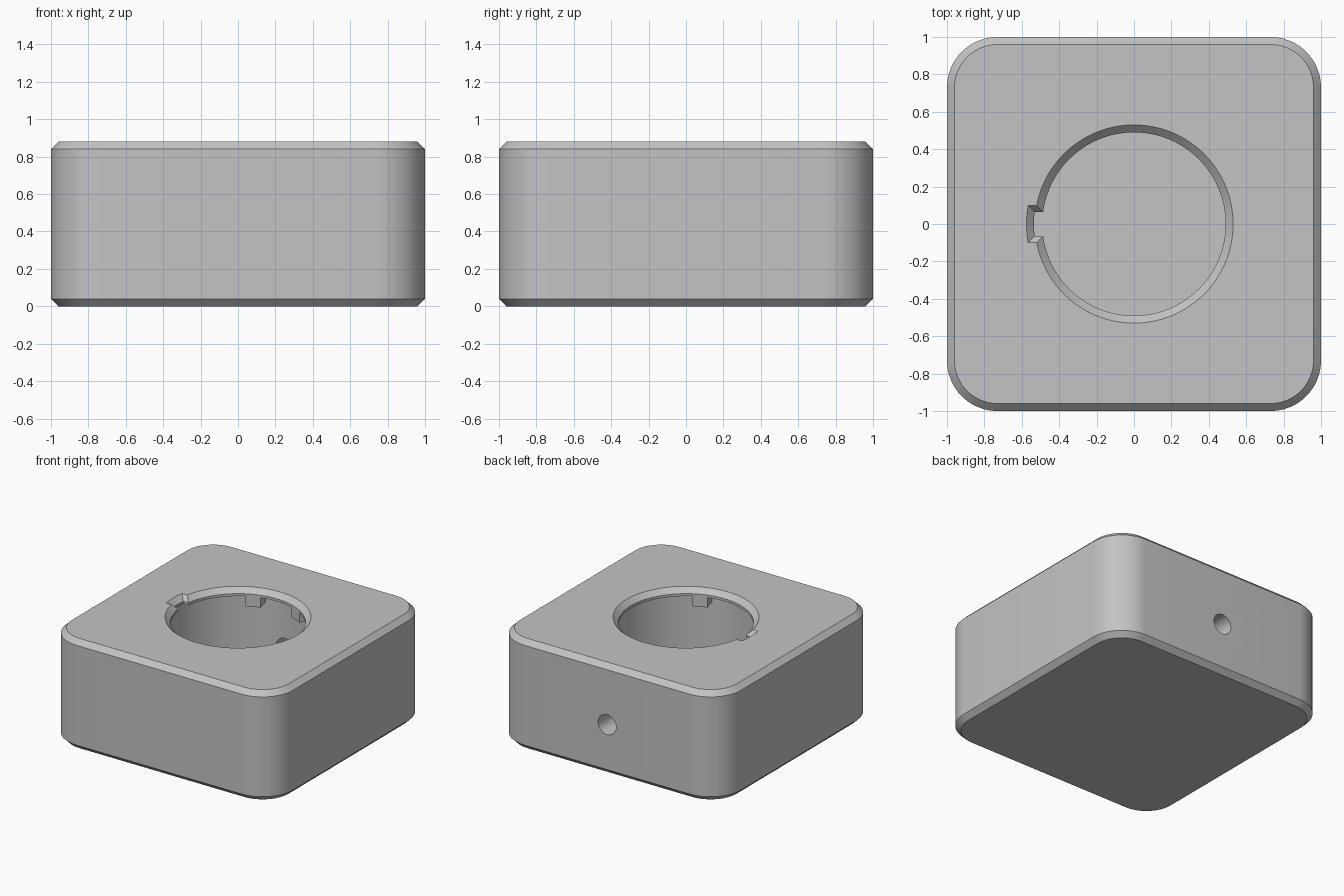
import bpy, bmesh
from math import cos, sin, pi, radians, sqrt

cube = bpy.data.objects.get("Cube")
if cube:
    bpy.data.objects.remove(cube, do_unlink=True)

grey = bpy.data.materials.new("light grey")
grey.use_nodes = True
grey.diffuse_color = (0.55, 0.55, 0.55, 1)
grey.node_tree.nodes["Principled BSDF"].inputs["Base Color"].default_value = (0.55, 0.55, 0.55, 1)


def loft(name, rings):
    """Closed solid through equal-length rings of 3D points, capped at both ends."""
    bm = bmesh.new()
    loops = [[bm.verts.new(p) for p in ring] for ring in rings]
    n = len(loops[0])
    for a, b in zip(loops, loops[1:]):
        for i in range(n):
            j = (i + 1) % n
            bm.faces.new((a[i], a[j], b[j], b[i]))
    bm.faces.new(loops[0][::-1])
    bm.faces.new(loops[-1])
    bmesh.ops.recalc_face_normals(bm, faces=bm.faces)
    mesh = bpy.data.meshes.new(name)
    bm.to_mesh(mesh)
    bm.free()
    mesh.materials.append(grey)
    ob = bpy.data.objects.new(name, mesh)
    bpy.context.collection.objects.link(ob)
    return ob


def circle(r, z, n=96):
    return [(r * cos(2 * pi * i / n), r * sin(2 * pi * i / n), z) for i in range(n)]


def rounded_square(half, radius, z, steps=12):
    c = half - radius
    pts = []
    for k, (sx, sy) in enumerate(((1, 1), (-1, 1), (-1, -1), (1, -1))):
        for i in range(steps + 1):
            a = pi / 2 * (k + i / steps)
            pts.append((sx * c + radius * cos(a), sy * c + radius * sin(a), z))
    return pts


def sector(r0, r1, mid, half, z, steps=6):
    """Outline of a piece of a ring."""
    angles = [mid - half + 2 * half * i / steps for i in range(steps + 1)]
    return ([(r1 * cos(a), r1 * sin(a), z) for a in angles]
            + [(r0 * cos(a), r0 * sin(a), z) for a in reversed(angles)])


def keyway_ring(r, half, z, steps=6):
    """Parallel-sided slot outline on the -x side with a curved outer end."""
    ys = [half - 2 * half * i / steps for i in range(steps + 1)]
    return [(-sqrt(r * r - y * y), y, z) for y in ys] + [(-0.4, -half, z), (-0.4, half, z)]


def cut(target, cutter):
    mod = target.modifiers.new("cut", 'BOOLEAN')
    mod.operation = 'DIFFERENCE'
    mod.solver = 'EXACT'
    mod.object = cutter
    bpy.context.view_layer.objects.active = target
    bpy.ops.object.modifier_apply(modifier=mod.name)
    bpy.data.objects.remove(cutter, do_unlink=True)


# Chamfered block with rounded corners
body = loft("body", [rounded_square(0.96, 0.23, 0), rounded_square(1, 0.27, 0.04),
                     rounded_square(1, 0.27, 0.84), rounded_square(0.96, 0.23, 0.88)])

# Round cavity with a thin lip and a chamfered mouth
cut(body, loft("cavity_cutter", [circle(0.6, 0.08), circle(0.6, 0.82), circle(0.49, 0.82),
                                 circle(0.49, 0.84), circle(0.53, 0.88), circle(0.55, 0.90)]))

# Keyway through the lip
cut(body, loft("keyway_cutter", [keyway_ring(0.535, 0.065, 0.7), keyway_ring(0.535, 0.065, 0.84),
                                 keyway_ring(0.575, 0.1, 0.88), keyway_ring(0.595, 0.12, 0.90)]))

# Cable hole in the back wall
cut(body, loft("cable_hole_cutter",
               [[(x, y, 0.4 + h) for x, h, _ in circle(0.08, 0, 32)] for y in (0.5, 1.1)]))

# Stops hanging under the lip
parts = [body]
for i, angle in enumerate((112, 66, -67)):
    parts.append(loft(f"lip_stop_{i + 1}",
                      [sector(0.49, 0.605, radians(angle), radians(6.5), z) for z in (0.74, 0.825)]))

bpy.ops.object.select_all(action='DESELECT')
for ob in parts:
    ob.select_set(True)
bpy.context.view_layer.objects.active = body
bpy.ops.object.shade_smooth_by_angle(angle=radians(30))
